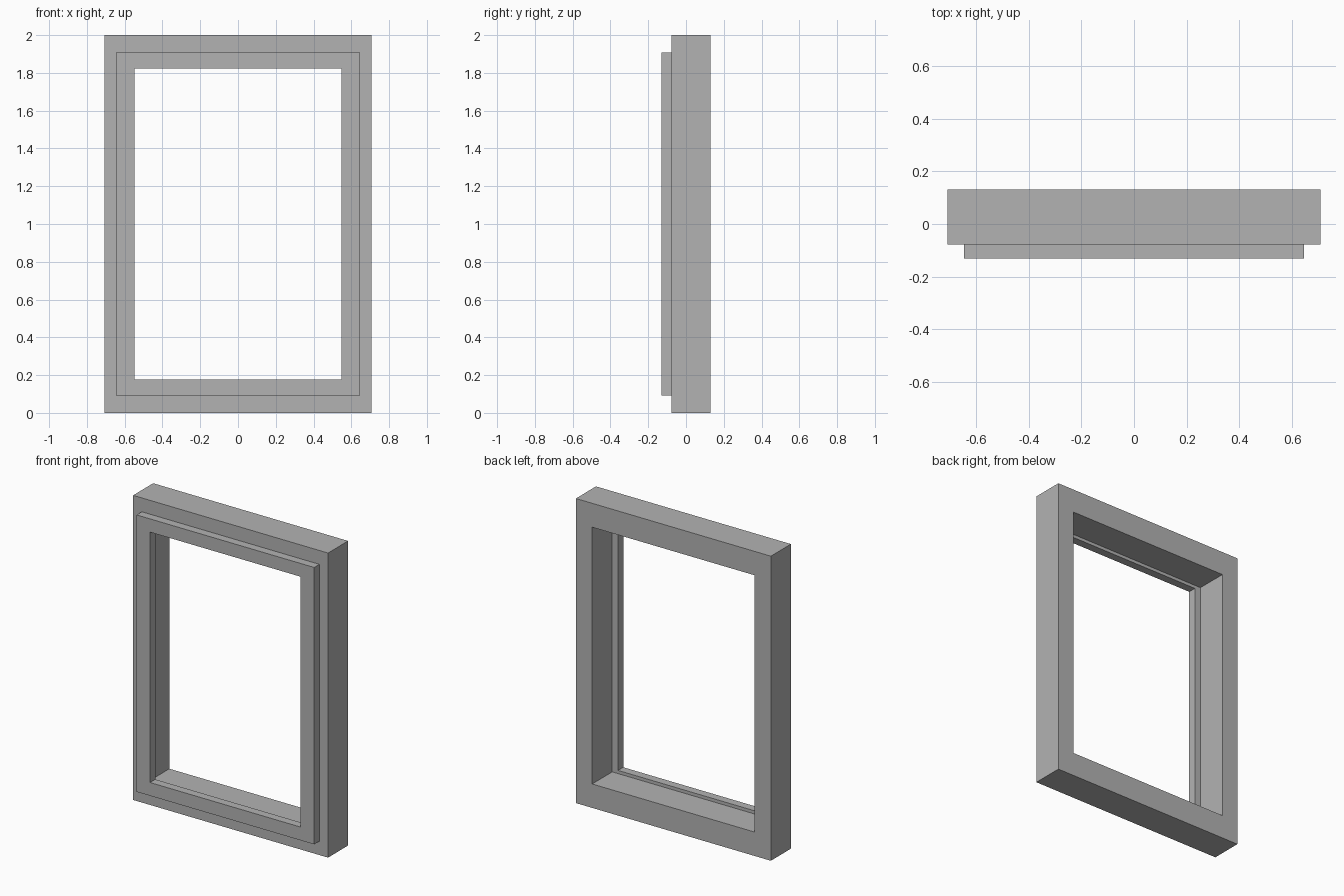
import bpy
import bmesh

cube = bpy.data.objects.get("Cube")
if cube:
    bpy.data.objects.remove(cube, do_unlink=True)

grey = bpy.data.materials.new("plain grey")
grey.use_nodes = True
colour = (0.45, 0.45, 0.45, 1)
grey.diffuse_color = colour
grey.node_tree.nodes["Principled BSDF"].inputs["Base Color"].default_value = colour


def frame(name, outer, inner, y_front, y_back):
    """Rectangular ring; outer and inner are half width and half height."""
    bm = bmesh.new()
    corners = [(-1, -1), (1, -1), (1, 1), (-1, 1)]
    rings = [[bm.verts.new((sx * w, y, 1 + sz * h)) for sx, sz in corners]
             for (w, h), y in ((outer, y_front), (inner, y_front),
                               (inner, y_back), (outer, y_back))]
    # Bridge each ring to the next, closing the cross-section
    for r, ring in enumerate(rings):
        after = rings[(r + 1) % 4]
        for i in range(4):
            j = (i + 1) % 4
            bm.faces.new((ring[i], ring[j], after[j], after[i]))
    bmesh.ops.recalc_face_normals(bm, faces=bm.faces[:])
    mesh = bpy.data.meshes.new(name)
    bm.to_mesh(mesh)
    bm.free()
    mesh.materials.append(grey)
    obj = bpy.data.objects.new(name, mesh)
    bpy.context.collection.objects.link(obj)
    return obj


# Deep outer casing, then the slim raised trim that laps over its opening
frame("window_casing", (0.708, 1.0), (0.59, 0.843), -0.077, 0.131)
frame("front_trim", (0.645, 0.909), (0.547, 0.822), -0.131, -0.077)
